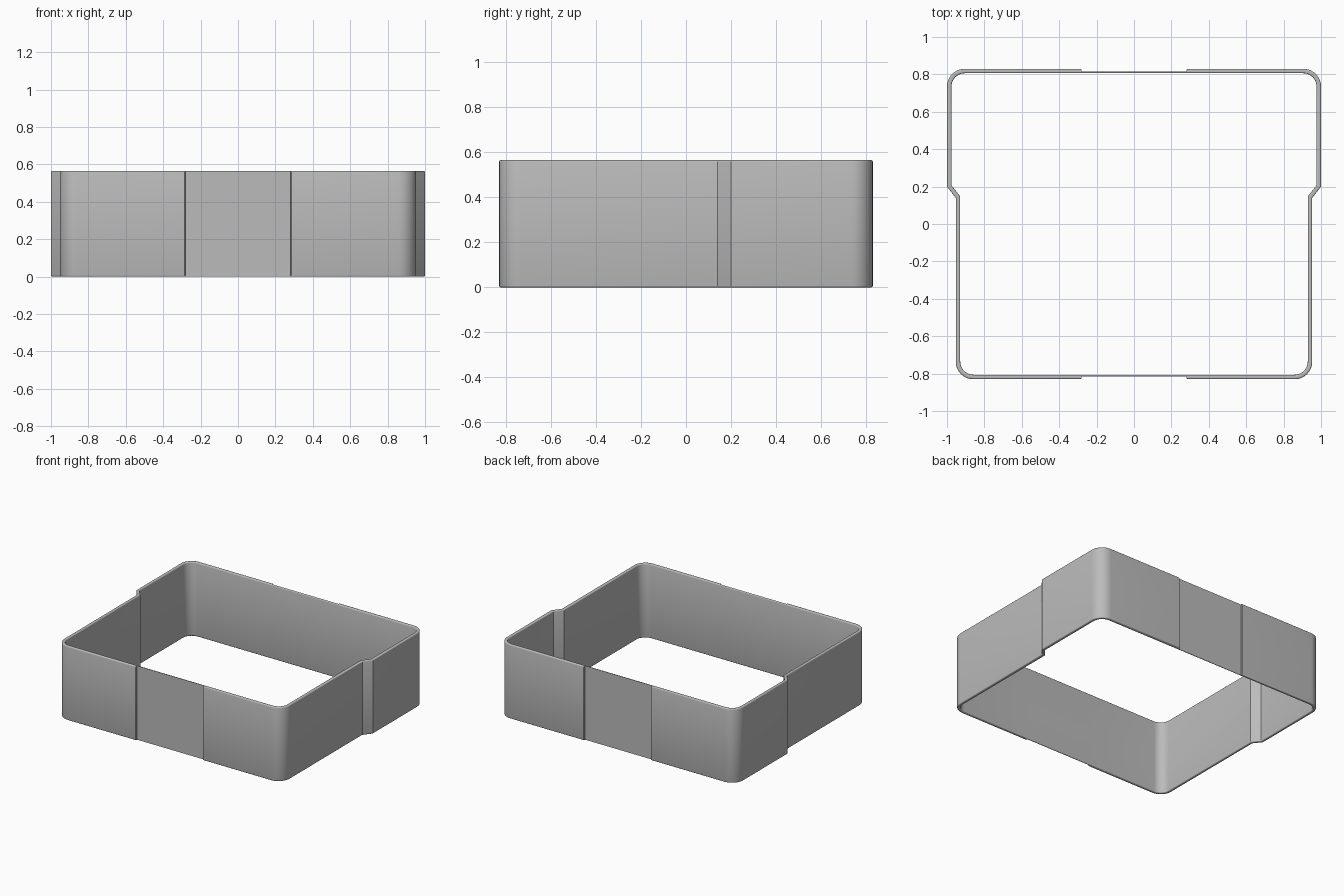
import bpy, bmesh
from math import sin, cos, pi, radians
from mathutils import Vector

cube = bpy.data.objects.get("Cube")
if cube:
    bpy.data.objects.remove(cube, do_unlink=True)

HEIGHT, WALL, RECESS = 0.565, 0.024, 0.015
HALF_Y, WIDE, NARROW = 0.83, 1.0, 0.953
RADIUS, ROUND = 0.095, 0.007

mat = bpy.data.materials.new("grey plastic")
mat.use_nodes = True
grey = (0.5, 0.5, 0.5, 1)
mat.diffuse_color = grey
mat.node_tree.nodes["Principled BSDF"].inputs["Base Color"].default_value = grey


def corner(cx, cy, r, start):
    """Quarter arc, counter-clockwise."""
    steps = 10
    return [(cx + r * cos(start + i * pi / 2 / steps),
             cy + r * sin(start + i * pi / 2 / steps)) for i in range(steps + 1)]


def outline(d):
    """Right half of the band's plan, from front to back, inset by d."""
    # shallow recess in the middle of the front and back, with softened edges
    edge = [(0.278, max(d, RECESS)), (0.281, max(d, RECESS)),
            (0.281, max(d, 0.005)), (0.286, d)]
    r = RADIUS - d
    pts = [(x, -HALF_Y + inset) for x, inset in edge]
    pts += corner(NARROW - RADIUS, -HALF_Y + RADIUS, r, -pi / 2)
    # sloping step from the narrow front to the wide back
    pts += [(NARROW - d, 0.14 + 0.3 * d), (WIDE - d, 0.2 + 0.3 * d)]
    pts += corner(WIDE - RADIUS, HALF_Y - RADIUS, r, 0)
    pts += [(x, HALF_Y - inset) for x, inset in reversed(edge)]
    return pts


# wall cross-section: (inset, height) with rounded rims
section = []
for cd, cz, start in ((WALL - ROUND, ROUND, -90), (WALL - ROUND, HEIGHT - ROUND, 0),
                      (ROUND, HEIGHT - ROUND, 90), (ROUND, ROUND, 180)):
    for i in range(4):
        a = radians(start + 30 * i)
        section.append((cd + ROUND * cos(a), cz + ROUND * sin(a)))

# sweep the cross-section round the mirrored plan
bm = bmesh.new()
loops = []
for d, z in section:
    half = outline(d)
    plan = half + [(-x, y) for x, y in reversed(half)]
    loops.append([bm.verts.new(Vector((x, y, z))) for x, y in plan])
count = len(loops[0])
for k, lower in enumerate(loops):
    upper = loops[(k + 1) % len(loops)]
    for i in range(count):
        j = (i + 1) % count
        bm.faces.new((lower[i], lower[j], upper[j], upper[i]))
bmesh.ops.remove_doubles(bm, verts=bm.verts, dist=1e-5)
bmesh.ops.dissolve_degenerate(bm, edges=bm.edges, dist=1e-5)
bmesh.ops.recalc_face_normals(bm, faces=bm.faces)

mesh = bpy.data.meshes.new("wall_band")
bm.to_mesh(mesh)
bm.free()
mesh.materials.append(mat)
band = bpy.data.objects.new("wall_band", mesh)
bpy.context.collection.objects.link(band)

# smooth the rounded corners, keep the step crisp
bpy.ops.object.select_all(action="DESELECT")
band.select_set(True)
bpy.context.view_layer.objects.active = band
bpy.ops.object.shade_smooth_by_angle(angle=radians(32))
